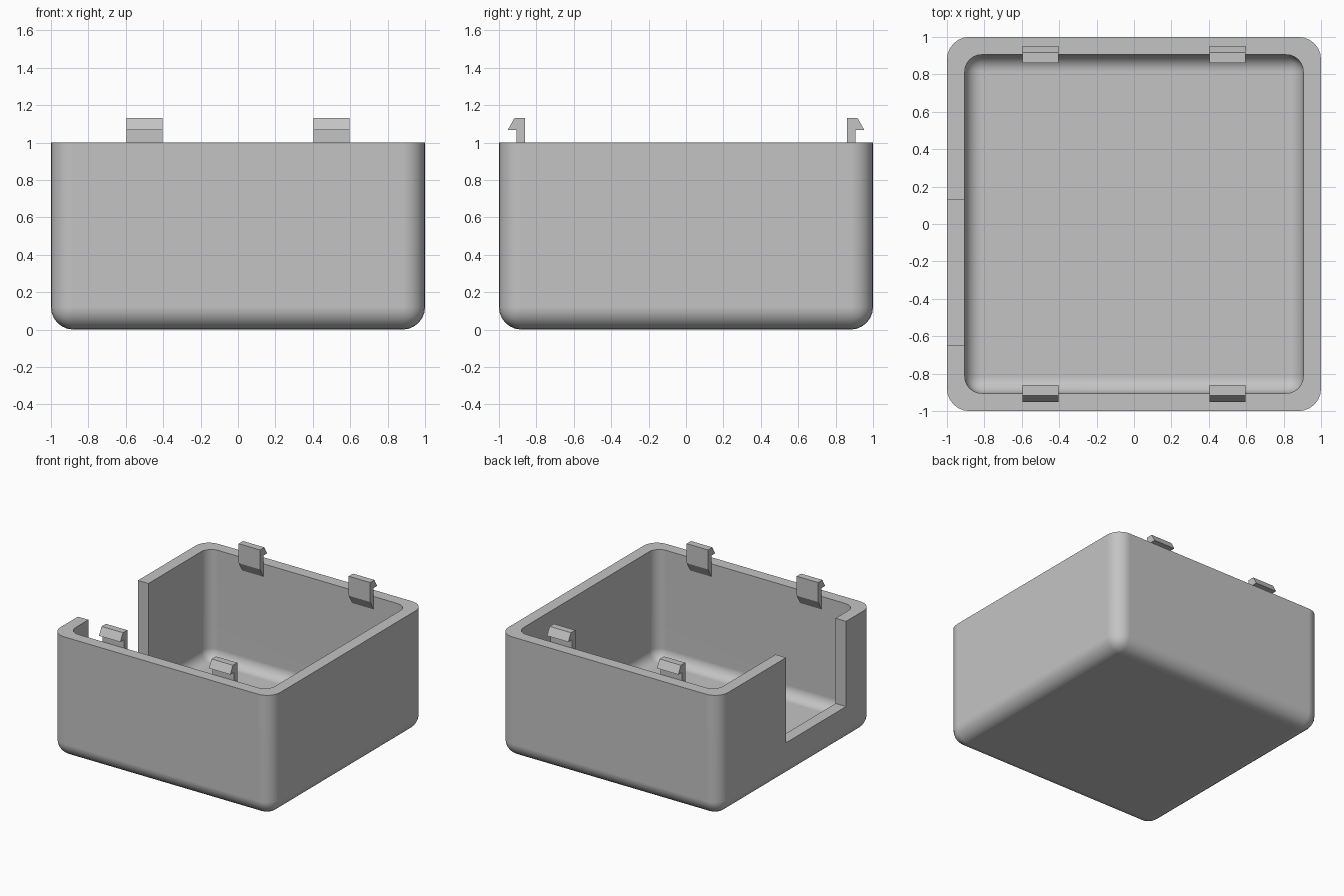
import bpy
import bmesh

default = bpy.data.objects.get("Cube")
if default:
    bpy.data.objects.remove(default, do_unlink=True)

# Single plain material
GREY = (0.55, 0.55, 0.55, 1.0)
grey = bpy.data.materials.new("plain grey")
grey.use_nodes = True
grey.diffuse_color = GREY
grey.node_tree.nodes["Principled BSDF"].inputs["Base Color"].default_value = GREY


def finish(name, bm):
    bmesh.ops.recalc_face_normals(bm, faces=bm.faces)
    mesh = bpy.data.meshes.new(name)
    bm.to_mesh(mesh)
    bm.free()
    mesh.materials.append(grey)
    obj = bpy.data.objects.new(name, mesh)
    bpy.context.collection.objects.link(obj)
    return obj


def block(name, low, high, radius=0.0, segments=6):
    """Box between two corners; a radius rounds everything but the top rim."""
    bm = bmesh.new()
    bmesh.ops.create_cube(bm, size=1)
    for v in bm.verts:
        v.co = [a + (c + 0.5) * (b - a) for a, b, c in zip(low, high, v.co)]
    if radius:
        edges = [e for e in bm.edges if min(v.co.z for v in e.verts) < high[2] - 0.01]
        bmesh.ops.bevel(bm, geom=edges, offset=radius, segments=segments,
                        profile=0.5, affect="EDGES")
        # Trim the top flat so the rim stays a clean open edge
        for v in bm.verts:
            v.co.z = min(v.co.z, high[2])
    return finish(name, bm)


def activate(obj):
    bpy.ops.object.select_all(action="DESELECT")
    obj.select_set(True)
    bpy.context.view_layer.objects.active = obj


def cut(obj, cutter):
    cutter.hide_render = True
    mod = obj.modifiers.new("cut", "BOOLEAN")
    mod.operation = "DIFFERENCE"
    mod.solver = "EXACT"
    mod.object = cutter
    activate(obj)
    bpy.ops.object.modifier_apply(modifier=mod.name)
    bpy.data.objects.remove(cutter, do_unlink=True)


# Open box: rounded shell, hollowed, with a notch in the -x wall
RIM, INNER, FLOOR = 1.0, 0.905, 0.1
shell = block("box_shell", (-1, -1, 0), (1, 1, RIM), 0.12)
cavity = block("cavity_cutter", (-INNER, -INNER, FLOOR), (INNER, INNER, RIM + 0.3), 0.09)
cut(shell, cavity)
cut(shell, block("notch_cutter", (-1.2, -0.65, 0.3), (-0.7, 0.13, RIM + 0.3)))
activate(shell)
bpy.ops.object.shade_smooth_by_angle(angle=0.6)
weighted = shell.modifiers.new("even shading", "WEIGHTED_NORMAL")
weighted.keep_sharp = True

# Snap clips: hooked profile (distance from centre, height) across each clip
CLIP = [(0.862, 0.97), (0.862, 1.13), (0.918, 1.13), (0.953, 1.067),
        (0.907, 1.067), (0.907, 0.89)]


def clip(name, x, side, half_width=0.097):
    bm = bmesh.new()
    ring = [bm.verts.new((x - half_width, side * y, z)) for y, z in CLIP]
    face = bm.faces.new(ring)
    moved = bmesh.ops.extrude_face_region(bm, geom=[face])["geom"]
    verts = [g for g in moved if isinstance(g, bmesh.types.BMVert)]
    bmesh.ops.translate(bm, verts=verts, vec=(2 * half_width, 0, 0))
    return finish(name, bm)


for end, side in (("front", -1), ("back", 1)):
    for hand, x in (("right", -0.5), ("left", 0.5)):
        clip(f"{end}_{hand}_clip", x, side)
